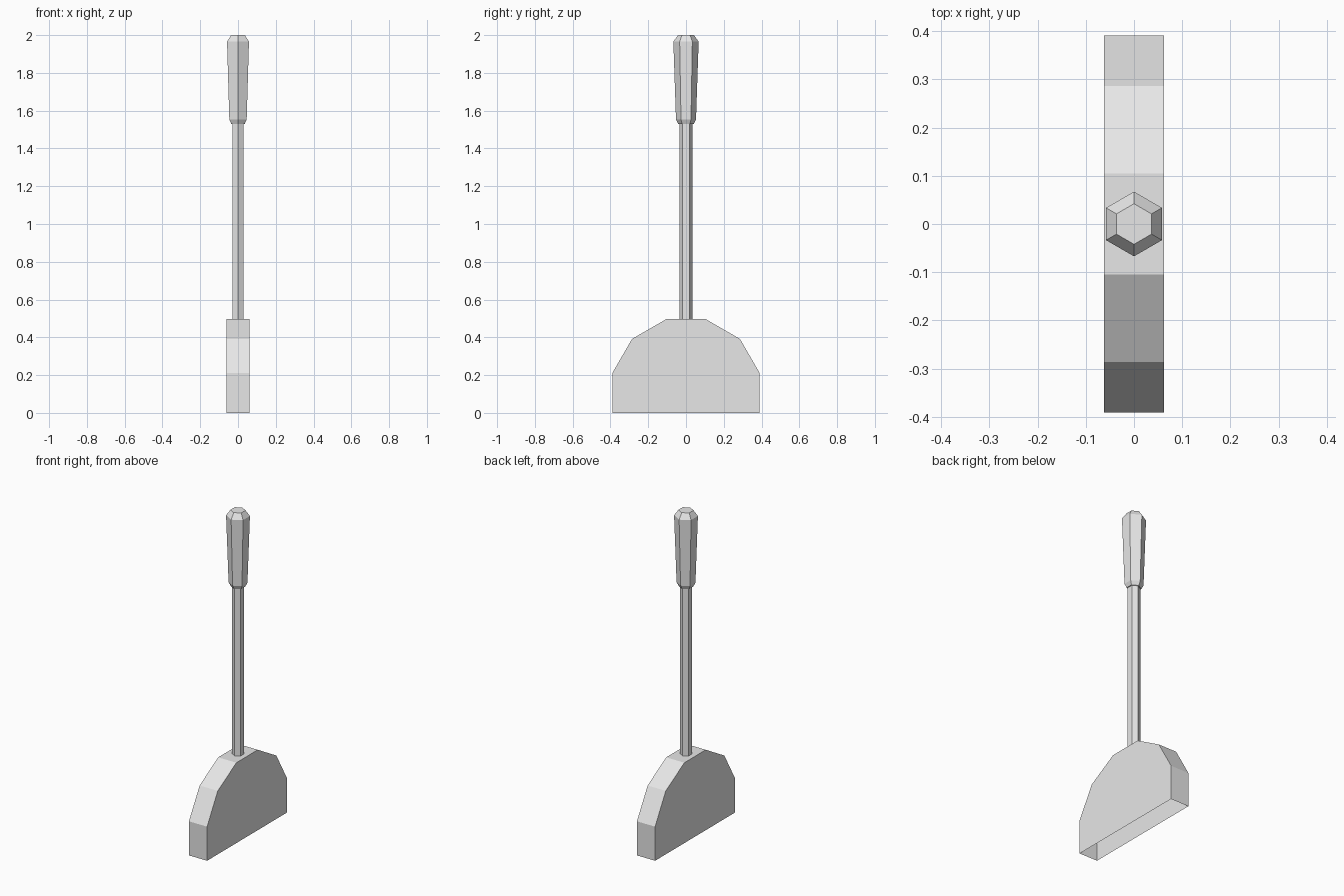
import bpy, math

# Remove the default object
old = bpy.data.objects.get("Cube")
if old:
    bpy.data.objects.remove(old, do_unlink=True)

# Single grey material
grey = bpy.data.materials.new("light grey")
grey.use_nodes = True
colour = (0.8, 0.8, 0.8, 1)
grey.diffuse_color = colour
grey.node_tree.nodes["Principled BSDF"].inputs["Base Color"].default_value = colour


def add_part(name, verts, faces):
    mesh = bpy.data.meshes.new(name)
    mesh.from_pydata(verts, [], faces)
    mesh.materials.append(grey)
    obj = bpy.data.objects.new(name, mesh)
    bpy.context.collection.objects.link(obj)
    return obj


def hex_loft(name, rings, cap_top=False, cap_bottom=False):
    """Six-sided column through (radius, height) rings, corners on the y axis."""
    n = 6
    verts = []
    for r, z in rings:
        for i in range(n):
            a = math.pi / 2 + i * math.tau / n
            verts.append((r * math.cos(a), r * math.sin(a), z))
    faces = []
    for k in range(len(rings) - 1):
        for i in range(n):
            j = (i + 1) % n
            faces.append((k * n + i, k * n + j, (k + 1) * n + j, (k + 1) * n + i))
    if cap_bottom:
        faces.append(tuple(reversed(range(n))))
    if cap_top:
        faces.append(tuple(range(len(verts) - n, len(verts))))
    return add_part(name, verts, faces)


# Base: thin upright housing with a faceted round top, open underneath
half_width, radius, centre_z = 0.062, 0.404, 0.106
profile = [(0.39, 0)]
for step in range(6):
    a = math.radians(15 + 30 * step)
    profile.append((radius * math.cos(a), centre_z + radius * math.sin(a)))
profile.append((-0.39, 0))
n = len(profile)
verts = [(x, y, z) for x in (half_width, -half_width) for y, z in profile]
faces = [tuple(range(n)), tuple(reversed(range(n, 2 * n)))]
faces += [(i + 1, i, n + i, n + i + 1) for i in range(n - 1)]
add_part("base_housing", verts, faces)

# Shaft rising from the housing into the grip
hex_loft("lever_shaft", [(0.035, 0.49), (0.035, 1.54)])

# Grip flaring upward with bevelled ends
hex_loft("lever_grip", [(0.041, 1.53), (0.053, 1.553), (0.067, 1.966), (0.042, 2.0)],
         cap_top=True, cap_bottom=True)
